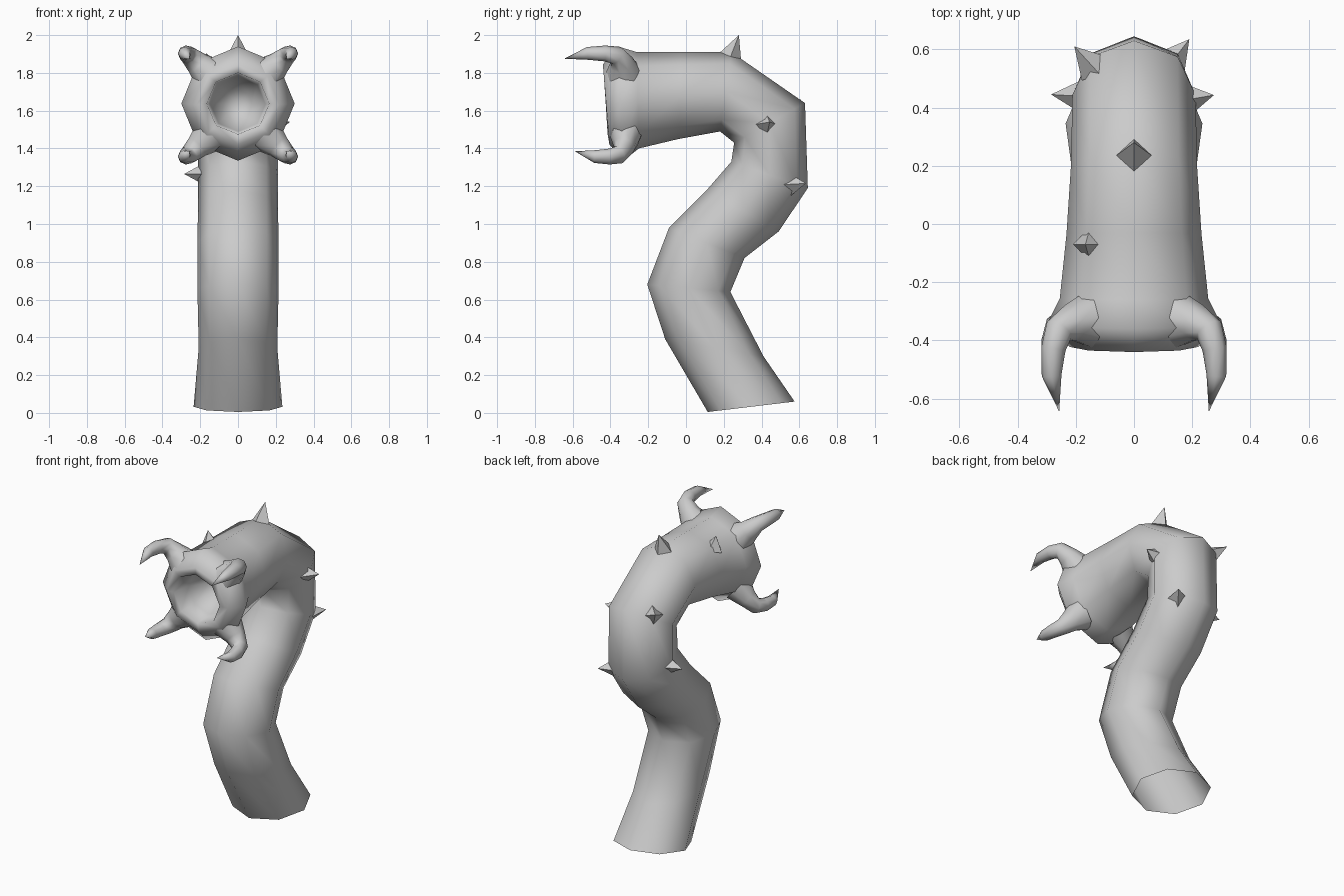
import bpy, bmesh
from math import sin, cos, pi
from mathutils import Vector

cube = bpy.data.objects.get("Cube")
if cube:
    bpy.data.objects.remove(cube)

grey = bpy.data.materials.new("plain_grey")
grey.use_nodes = True
grey.diffuse_color = (0.6, 0.6, 0.6, 1)
grey.node_tree.nodes["Principled BSDF"].inputs["Base Color"].default_value = (0.6, 0.6, 0.6, 1)


def make_object(name, bm, smooth=True):
    bmesh.ops.recalc_face_normals(bm, faces=bm.faces)
    for face in bm.faces:
        face.smooth = smooth
    mesh = bpy.data.meshes.new(name)
    bm.to_mesh(mesh)
    bm.free()
    mesh.materials.append(grey)
    obj = bpy.data.objects.new(name, mesh)
    bpy.context.collection.objects.link(obj)
    return obj


def loft(bm, rings, tip=None):
    """Skin a list of vertex rings, optionally closing the end in a point."""
    rows = [[bm.verts.new(p) for p in ring] for ring in rings]
    n = len(rows[0])
    for a, b in zip(rows, rows[1:]):
        for i in range(n):
            j = (i + 1) % n
            bm.faces.new((a[i], a[j], b[j], b[i]))
    if tip:
        end = bm.verts.new(tip)
        for i in range(n):
            bm.faces.new((rows[-1][i], rows[-1][(i + 1) % n], end))


# Body: each section is (inner y, inner z, outer y, outer z, half width)
sections = [
    (0.115, 0.005, 0.575, 0.06, 0.235),
    (-0.11, 0.39, 0.41, 0.30, 0.208),
    (-0.205, 0.68, 0.235, 0.64, 0.215),
    (-0.09, 0.98, 0.31, 0.82, 0.215),
    (0.11, 1.18, 0.49, 0.96, 0.212),
    (0.24, 1.33, 0.645, 1.19, 0.212),
    (0.255, 1.43, 0.63, 1.64, 0.212),
    (0.18, 1.49, 0.24, 1.91, 0.216),
    (-0.04, 1.45, -0.03, 1.91, 0.232),
    (-0.25, 1.40, -0.26, 1.91, 0.255),
    # Flared collar, lip and mouth cavity
    (-0.33, 1.335, -0.36, 1.94, 0.30),
    (-0.405, 1.42, -0.44, 1.845, 0.22),
    (-0.415, 1.475, -0.435, 1.80, 0.165),
    (-0.30, 1.49, -0.30, 1.78, 0.145),
    (-0.20, 1.56, -0.20, 1.71, 0.075),
]


def section_ring(yi, zi, yo, zo, w):
    mid = Vector((0, (yi + yo) / 2, (zi + zo) / 2))
    half = Vector((0, (yo - yi) / 2, (zo - zi) / 2))
    return [mid + half * cos(a) + Vector((w * sin(a), 0, 0))
            for a in (k * pi / 4 for k in range(8))]


bm = bmesh.new()
loft(bm, [section_ring(*s) for s in sections], (0, -0.17, 1.635))
make_object("body", bm)


# Horns: four tapering curved tubes around the mouth
def horn(name, side, upper):
    path = [(0.15, -0.33, 1.79, 0.10), (0.215, -0.34, 1.85, 0.066),
            (0.258, -0.365, 1.893, 0.05), (0.277, -0.43, 1.903, 0.042),
            (0.283, -0.52, 1.903, 0.034)]
    tip = Vector((0.257, -0.645, 1.875))

    def place(p):
        y = p.y if upper else p.y * 0.85 - 0.04
        z = p.z if upper else 3.26 - p.z
        return Vector((side * p.x, y, z))

    pts = [Vector(p[:3]) for p in path] + [tip]
    rings = []
    for i, p in enumerate(path):
        frame = (pts[i + 1] - pts[max(i - 1, 0)]).to_track_quat('Z', 'Y')
        rings.append([place(pts[i] + frame @ Vector((p[3] * cos(a), p[3] * sin(a), 0)))
                      for a in (k * pi / 4 for k in range(8))])
    bm = bmesh.new()
    loft(bm, rings, place(tip))
    make_object(name, bm)


for side, side_name in ((1, "left"), (-1, "right")):
    horn("upper_horn_" + side_name, side, True)
    horn("lower_horn_" + side_name, side, False)


# Thorns: four-sided pyramids given by base centre and tip
def thorn(name, base, tip, size=0.06):
    base, tip = Vector(base), Vector(tip)
    axis = (tip - base).normalized()
    frame = axis.to_track_quat('Z', 'Y')
    low = base - axis * 0.025
    bm = bmesh.new()
    loft(bm, [[low + frame @ Vector((size * cos(a), size * sin(a), 0))
               for a in (k * pi / 2 for k in range(4))]], tip)
    make_object(name, bm, smooth=False)


thorn("top_thorn", (0, 0.245, 1.91), (0, 0.28, 2.0))
thorn("neck_thorn", (-0.155, -0.07, 1.84), (-0.167, -0.07, 1.905))
thorn("left_upper_thorn", (0.2, 0.43, 1.53), (0.275, 0.443, 1.54))
thorn("left_back_thorn", (0.14, 0.57, 1.21), (0.19, 0.635, 1.215))
thorn("right_side_thorn", (-0.2, 0.44, 1.265), (-0.285, 0.445, 1.265))
thorn("right_back_thorn", (-0.15, 0.55, 1.62), (-0.205, 0.61, 1.66))
